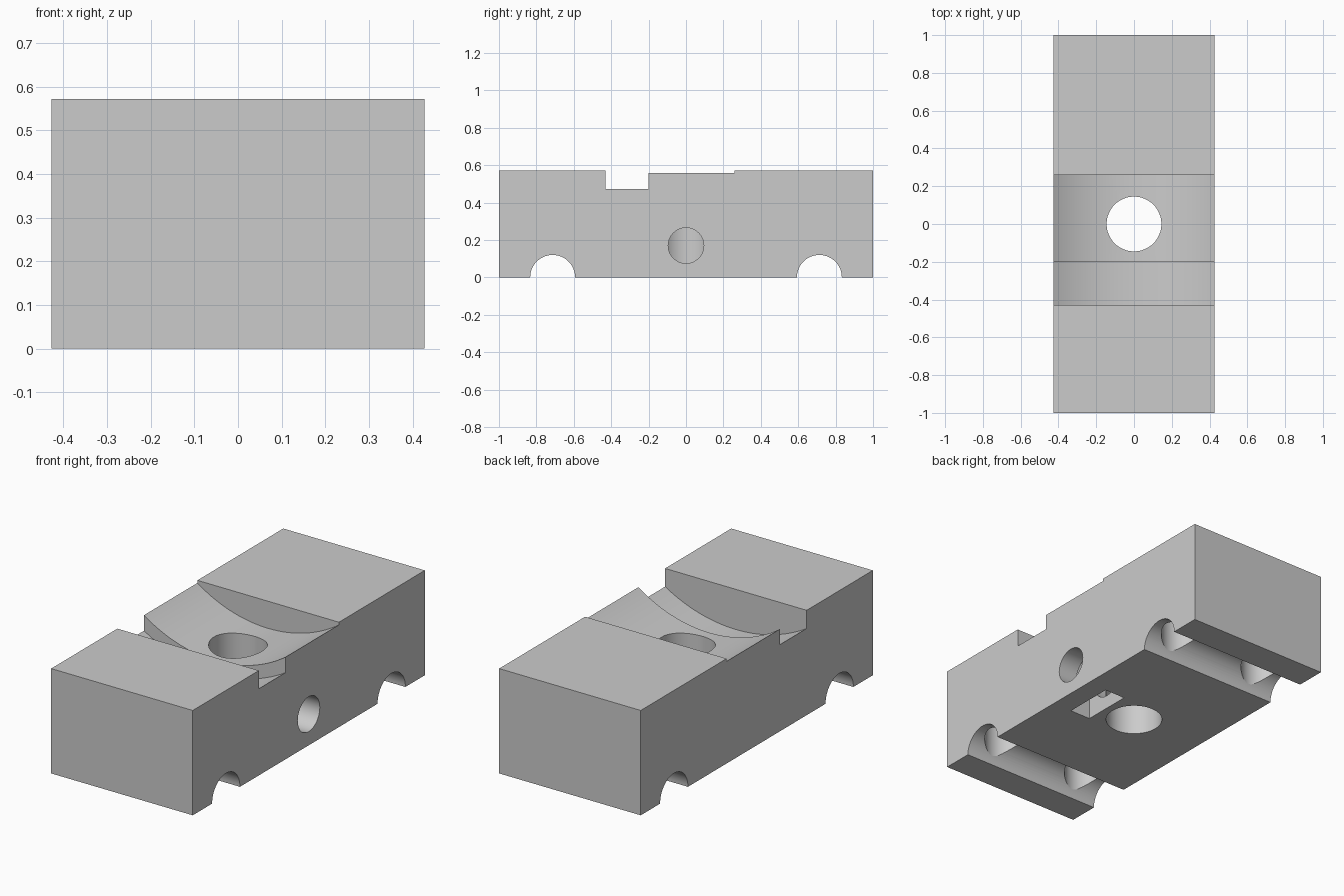
import bpy
import math
from mathutils import Matrix, Vector

cube = bpy.data.objects.get("Cube")
if cube:
    bpy.data.objects.remove(cube, do_unlink=True)

W, H = 0.427, 0.572          # half width, height

grey = bpy.data.materials.new("light grey")
grey.use_nodes = True
colour = (0.6, 0.6, 0.6, 1)
grey.diffuse_color = colour
grey.node_tree.nodes["Principled BSDF"].inputs["Base Color"].default_value = colour


def box(name, low, high):
    low, high = Vector(low), Vector(high)
    bpy.ops.mesh.primitive_cube_add(size=1)
    ob = bpy.context.object
    ob.name = name
    ob.data.transform(Matrix.Translation((low + high) / 2)
                      @ Matrix.Diagonal((high - low).to_4d()))
    return ob


def rod(name, start, end, radius, sides=64):
    start, end = Vector(start), Vector(end)
    axis = end - start
    bpy.ops.mesh.primitive_cylinder_add(vertices=sides, radius=radius, depth=axis.length)
    ob = bpy.context.object
    ob.name = name
    ob.data.transform(Matrix.Translation((start + end) / 2)
                      @ axis.to_track_quat('Z', 'Y').to_matrix().to_4x4())
    return ob


block = box("clamp_block", (-W, -1, 0), (W, 1, H))
block.data.materials.append(grey)

# Concentric cradle: main seat and a deeper groove in front of it
axis_z = 1.174
cutters = [
    rod("seat_cutter", (0, -0.3, axis_z), (0, 0.26, axis_z), 0.75, 160),
    rod("groove_cutter", (0, -0.43, axis_z), (0, -0.2, axis_z), 0.821, 160),
    # Vertical bore, side screw hole and nut pocket
    rod("bore_cutter", (0, 0, -0.2), (0, 0, 0.8), 0.145),
    rod("screw_hole_cutter", (0, 0, 0.17), (0.6, 0, 0.17), 0.095),
    box("nut_pocket_cutter", (0.185, -0.14, -0.1), (0.31, 0.14, 0.31)),
]
# Channels under the block, each with two blind holes in its roof
for y in (-0.713, 0.713):
    cutters.append(rod("channel_cutter", (-0.6, y, 0), (0.6, y, 0), 0.12))
    for x in (-0.27, 0.27):
        cutters.append(rod("blind_hole_cutter", (x, y, 0.01), (x, y, 0.32), 0.11))

for cutter in cutters:
    cutter.hide_render = True
    mod = block.modifiers.new(cutter.name, 'BOOLEAN')
    mod.operation = 'DIFFERENCE'
    mod.solver = 'EXACT'
    mod.object = cutter

# Bake the cuts and discard the cutters
bpy.context.view_layer.update()
depsgraph = bpy.context.evaluated_depsgraph_get()
mesh = bpy.data.meshes.new_from_object(block.evaluated_get(depsgraph))
block.modifiers.clear()
block.data = mesh
mesh.materials.clear()
mesh.materials.append(grey)
for poly in mesh.polygons:
    poly.material_index = 0
for cutter in cutters:
    bpy.data.objects.remove(cutter, do_unlink=True)

bpy.ops.object.select_all(action='DESELECT')
block.select_set(True)
bpy.context.view_layer.objects.active = block
bpy.ops.object.shade_smooth_by_angle(angle=math.radians(25))
